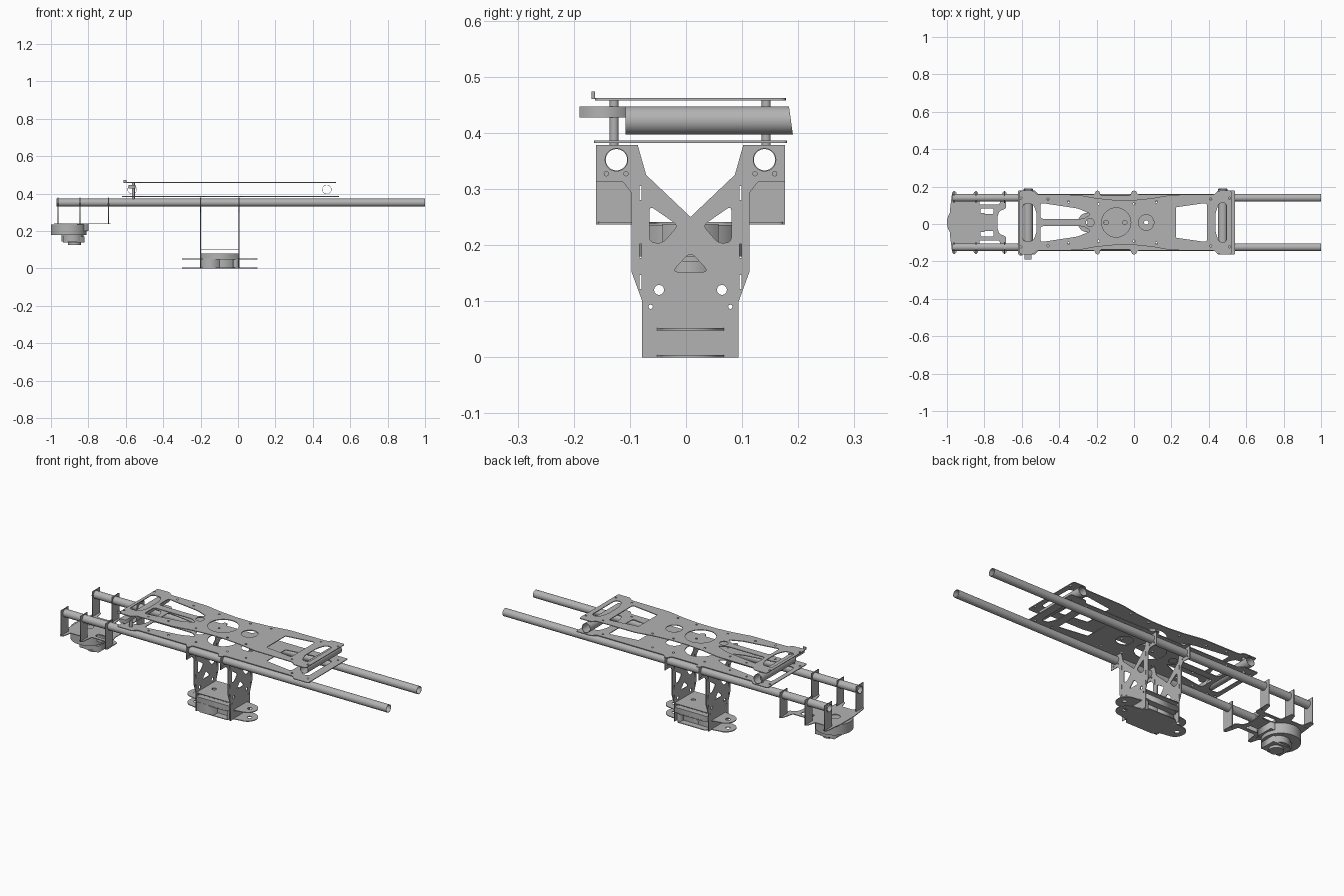
import bpy, bmesh, math
from mathutils import Matrix, Vector

if "Cube" in bpy.data.objects:
    bpy.data.objects.remove(bpy.data.objects["Cube"], do_unlink=True)

grey = bpy.data.materials.new("carbon grey")
grey.use_nodes = True
grey.diffuse_color = (0.45, 0.45, 0.45, 1)
grey.node_tree.nodes["Principled BSDF"].inputs["Base Color"].default_value = (0.45, 0.45, 0.45, 1)

CY = 0.008                      # centre line of the frame in y
ROD_Z = 0.352
RODS = (CY - 0.132, CY + 0.132)


def add(name, mesh):
    ob = bpy.data.objects.new(name, mesh)
    bpy.context.collection.objects.link(ob)
    mesh.materials.clear()
    mesh.materials.append(grey)
    return ob


def circle(x, y, r, n=20):
    return [(x + r * math.cos(2 * math.pi * i / n), y + r * math.sin(2 * math.pi * i / n)) for i in range(n)]


def rect(x0, x1, y0, y1):
    return [(x0, y0), (x1, y0), (x1, y1), (x0, y1)]


def soft(pts, r):
    """Round the corners of an outline."""
    out = []
    for i, p in enumerate(pts):
        p, a, b = Vector(p), Vector(pts[i - 1]), Vector(pts[(i + 1) % len(pts)])
        ra, rb = min(r, (a - p).length / 2.1), min(r, (b - p).length / 2.1)
        s, e = p + (a - p).normalized() * ra, p + (b - p).normalized() * rb
        for t in (0, 0.25, 0.5, 0.75, 1):
            out.append(tuple(s * (1 - t) ** 2 + p * 2 * t * (1 - t) + e * t * t))
    return out


def flip(pts):
    """Mirror an outline across the centre line, for (x, y) plates."""
    return [(x, 2 * CY - y) for x, y in pts]


def mirrored(half):
    """Close a half outline given on the +y side, left to right."""
    return half + flip(half)[::-1]


def plate(name, loops, thick, at, upright=False):
    """Flat sheet with holes; upright sheets lie in the y-z plane."""
    cu = bpy.data.curves.new(name, 'CURVE')
    cu.dimensions, cu.fill_mode, cu.extrude = '2D', 'BOTH', thick / 2
    for loop in loops:
        sp = cu.splines.new('POLY')
        sp.points.add(len(loop) - 1)
        for q, (x, y) in zip(sp.points, loop):
            q.co = (x, y, 0, 1)
        sp.use_cyclic_u = True
    tmp = bpy.data.objects.new("tmp", cu)
    bpy.context.collection.objects.link(tmp)
    dg = bpy.context.evaluated_depsgraph_get()
    mesh = bpy.data.meshes.new_from_object(tmp.evaluated_get(dg))
    bpy.data.objects.remove(tmp, do_unlink=True)
    if upright:
        mesh.transform(Matrix(((0, 0, 1, at), (1, 0, 0, 0), (0, 1, 0, 0), (0, 0, 0, 1))))
    else:
        mesh.transform(Matrix.Translation((0, 0, at)))
    mesh.name = name
    return add(name, mesh)


def box(name, x0, x1, y0, y1, z0, z1):
    return plate(name, [rect(x0, x1, y0, y1)], z1 - z0, (z0 + z1) / 2)


def tube(name, a, b, r, wall=0, n=32, slant=0):
    """Pipe between two points; slant leans the far end cut."""
    a, b = Vector(a), Vector(b)
    bm = bmesh.new()
    rot = (b - a).to_track_quat('Z', 'Y').to_matrix()
    rings = []
    for rad in ((r, r - wall) if wall else (r,)):
        for end in (a, b):
            ring = []
            for x, y in circle(0, 0, rad, n):
                p = end + rot @ Vector((x, y, 0))
                if end is b:
                    p.y -= slant * (p.z - b.z)
                ring.append(bm.verts.new(p))
            rings.append(ring)
    pairs = [(0, 1), (1, 3), (3, 2), (2, 0)] if wall else [(0, 1)]
    for i, j in pairs:
        for k in range(n):
            m = (k + 1) % n
            bm.faces.new((rings[i][k], rings[i][m], rings[j][m], rings[j][k]))
    if not wall:
        bm.faces.new(rings[0])
        bm.faces.new(rings[1])
    bmesh.ops.recalc_face_normals(bm, faces=bm.faces)
    mesh = bpy.data.meshes.new(name)
    bm.to_mesh(mesh)
    bm.free()
    ob = add(name, mesh)
    bpy.context.view_layer.objects.active = ob
    bpy.ops.object.select_all(action='DESELECT')
    ob.select_set(True)
    bpy.ops.object.shade_smooth_by_angle(angle=math.radians(35))
    return ob


# Two long hollow rails
for side, y in zip(("right", "left"), RODS):
    tube(side + "_rail", (-0.97, y, ROD_Z), (1, y, ROD_Z), 0.021, 0.002)

# Decks: matching sheets with lightening windows
end_slot = soft(mirrored([(-0.595, CY + 0.10), (-0.54, CY + 0.10), (-0.52, CY + 0.05)]), 0.02)
end_slot_2 = soft(mirrored([(0.435, CY + 0.05), (0.455, CY + 0.105), (0.495, CY + 0.105)]), 0.02)
side_windows = [
    soft([(-0.50, CY + 0.02), (-0.27, CY + 0.02), (-0.23, CY + 0.045), (-0.30, CY + 0.075), (-0.50, CY + 0.105)], 0.015),
    soft([(0.05, CY + 0.075), (0.19, CY + 0.03), (0.19, CY + 0.085)], 0.01),
    soft([(0.22, CY + 0.02), (0.39, CY + 0.02), (0.39, CY + 0.105), (0.22, CY + 0.085)], 0.015),
]
windows = [end_slot, end_slot_2, circle(-0.095, CY, 0.078, 32), circle(0.065, CY, 0.042),
           circle(-0.235, CY, 0.022)] + side_windows[:1] + [flip(side_windows[0])]
rear_window = soft(mirrored([(0.215, CY + 0.08), (0.39, CY + 0.105)]), 0.015)
bolts = [circle(x, CY + s * y, 0.006, 8) for s in (-1, 1)
         for x, y in ((-0.605, 0.13), (-0.46, 0.125), (-0.35, 0.11), (-0.19, 0.10), (0, 0.10), (0.12, 0.11), (0.41, 0.125), (0.51, 0.13))]
upper = mirrored([(-0.612, CY + 0.17), (-0.535, CY + 0.17), (-0.52, CY + 0.15), (-0.30, CY + 0.148), (-0.2, CY + 0.13),
                  (-0.1, CY + 0.12), (0, CY + 0.12), (0.1, CY + 0.13), (0.2, CY + 0.148), (0.43, CY + 0.15),
                  (0.45, CY + 0.17), (0.523, CY + 0.17)])
lower = mirrored([(-0.62, CY + 0.172), (-0.53, CY + 0.172), (-0.51, CY + 0.15), (-0.21, CY + 0.15), (-0.205, CY + 0.17),
                  (-0.185, CY + 0.17), (-0.18, CY + 0.145), (-0.02, CY + 0.145), (-0.01, CY + 0.17), (0.01, CY + 0.17),
                  (0.02, CY + 0.15), (0.43, CY + 0.15), (0.45, CY + 0.172), (0.54, CY + 0.172)])
plate("upper_deck", [soft(upper, 0.012), rear_window] + windows + bolts, 0.004, 0.46)
plate("lower_deck", [soft(lower, 0.008), rear_window] + windows + bolts, 0.004, 0.384)
for z, tag in ((0.46, "upper"), (0.384, "lower")):
    box(tag + "_cross_strip", 0.2, 0.225, CY - 0.1, CY + 0.1, z - 0.002, z + 0.002)

# Standoff posts, cross tubes and release tray between the decks
for y in (CY - 0.136, CY + 0.135):
    tube("standoff_post", (-0.56, y, 0.372), (-0.56, y, 0.46), 0.008, n=12)
for x, tag in ((-0.566, "front"), (0.475, "rear")):
    tube(tag + "_cross_tube", (x, -0.108, 0.422), (x, 0.187, 0.422), 0.025, 0.002, slant=0.14)
box("tray_tongue", -0.585, -0.548, -0.19, -0.10, 0.427, 0.447)
lip = box("deck_lip", -0.612, -0.595, -0.168, -0.162, 0.46, 0.474)

# Tall hanger plates clamped on the rails
half = [(0.086, 0), (0.086, 0.1), (0.105, 0.152), (0.105, 0.293), (0.12, 0.312), (0.168, 0.312), (0.168, 0.378),
        (0.094, 0.378), (0.079, 0.325), (0, 0.25)]
outline = [(CY + y, z) for y, z in half] + [(CY - y, z) for y, z in half[-2::-1]]
cuts = [soft([(CY - 0.033, 0.152), (CY + 0.033, 0.152), (CY, 0.188)], 0.012)]
for s in (-1, 1):
    cuts.append(soft([(CY + s * y, z) for y, z in ((0.073, 0.27), (0.073, 0.205), (0.05, 0.203), (0.022, 0.235))], 0.01))
    cuts.append(circle(CY + s * 0.056, 0.12, 0.009, 12))
    cuts.append(circle(CY + s * 0.132, ROD_Z, 0.0205, 28))
    cuts += [circle(CY + s * y, z, 0.004, 8) for y, z in ((0.115, 0.327), (0.15, 0.327), (0.071, 0.09))]
    cuts += [rect(CY + s * 0.089 - 0.002, CY + s * 0.089 + 0.002, z, z + 0.025) for z in (0.122, 0.177, 0.28)]
for x, tag in ((-0.2, "front"), (0.006, "rear")):
    plate(tag + "_hanger_plate", [outline] + cuts, 0.004, x, upright=True)

# Battery housing with lobed mounting sheets
body = mirrored([(-0.215, CY + 0.06), (-0.19, CY + 0.086), (-0.005, CY + 0.086), (0.02, CY + 0.06)])


def lobed():
    pts = [(-0.25 - 0.05 * math.sin(a), CY + 0.052 * math.cos(a)) for a in [math.pi * i / 12 for i in range(13)]]
    right = [(-0.195 - x, 2 * CY - y) for x, y in pts]
    return pts + [(-0.2, CY - 0.06), (-0.18, CY - 0.086), (-0.015, CY - 0.086), (0.005, CY - 0.06)] \
        + right + [(0.005, CY + 0.06), (-0.015, CY + 0.086), (-0.18, CY + 0.086), (-0.2, CY + 0.06)]


for z, tag in ((0.002, "bottom"), (0.05, "middle")):
    plate(tag + "_lobed_sheet", [lobed(), circle(-0.26, CY, 0.012), circle(0.065, CY, 0.012)], 0.004, z)
box("battery_box", -0.198, -0.095, -0.078, 0.06, 0.004, 0.05)
box("housing_core", -0.16, -0.01, -0.04, 0.06, 0.004, 0.08)
for s in (-1, 1):
    y = CY + s * 0.07
    box("housing_wall", -0.198, 0.004, y - 0.015, y + 0.015, 0.052, 0.08)
    tube("corner_barrel", (-0.012, CY + s * 0.06, 0.004), (-0.012, CY + s * 0.06, 0.048), 0.016, n=16)
plate("housing_shelf", [rect(-0.198, 0.004, -0.078, 0.094), circle(-0.15, CY, 0.012), circle(-0.05, CY, 0.012)], 0.004, 0.1)

# Forward brackets hanging under each rail
for x in (-0.962, -0.845, -0.692):
    for s in (-1, 1):
        c = [(CY + s * y, z) for y, z in ((0.105, 0.237), (0.168, 0.237), (0.168, 0.378), (0.105, 0.378))]
        plate("forward_bracket", [c, circle(CY + s * 0.132, ROD_Z, 0.0205, 28)], 0.004, x, upright=True)

# Camera mounting sheet with forked tail
arm = [(-0.985, CY + 0.06), (-0.972, CY + 0.165), (-0.95, CY + 0.165), (-0.94, CY + 0.115), (-0.87, CY + 0.115), (-0.855, CY + 0.165),
       (-0.835, CY + 0.165), (-0.825, CY + 0.095), (-0.72, CY + 0.095), (-0.702, CY + 0.165), (-0.682, CY + 0.165),
       (-0.685, CY + 0.075), (-0.72, CY + 0.06), (-0.73, CY + 0.03)]
slots = [soft([(-0.82, CY + s * 0.045), (-0.75, CY + s * 0.045), (-0.75, CY + s * 0.075), (-0.82, CY + s * 0.075)], 0.01)
         for s in (-1, 1)]
plate("camera_sheet", [soft(mirrored(arm), 0.008), circle(-0.91, CY, 0.026)] + slots, 0.004, 0.239)

# Camera head: drum, stepped lower body and lens details
tube("camera_drum", (-0.905, CY, 0.18), (-0.905, CY, 0.236), 0.095, n=40)
box("camera_side_pod", -0.86, -0.80, CY - 0.05, CY + 0.05, 0.2, 0.237)
tube("camera_neck", (-0.885, CY, 0.145), (-0.885, CY, 0.18), 0.06, n=24)
box("camera_body", -0.935, -0.82, CY - 0.045, CY + 0.045, 0.138, 0.172)
tube("camera_lens", (-0.875, CY, 0.125), (-0.875, CY, 0.14), 0.035, n=24)
